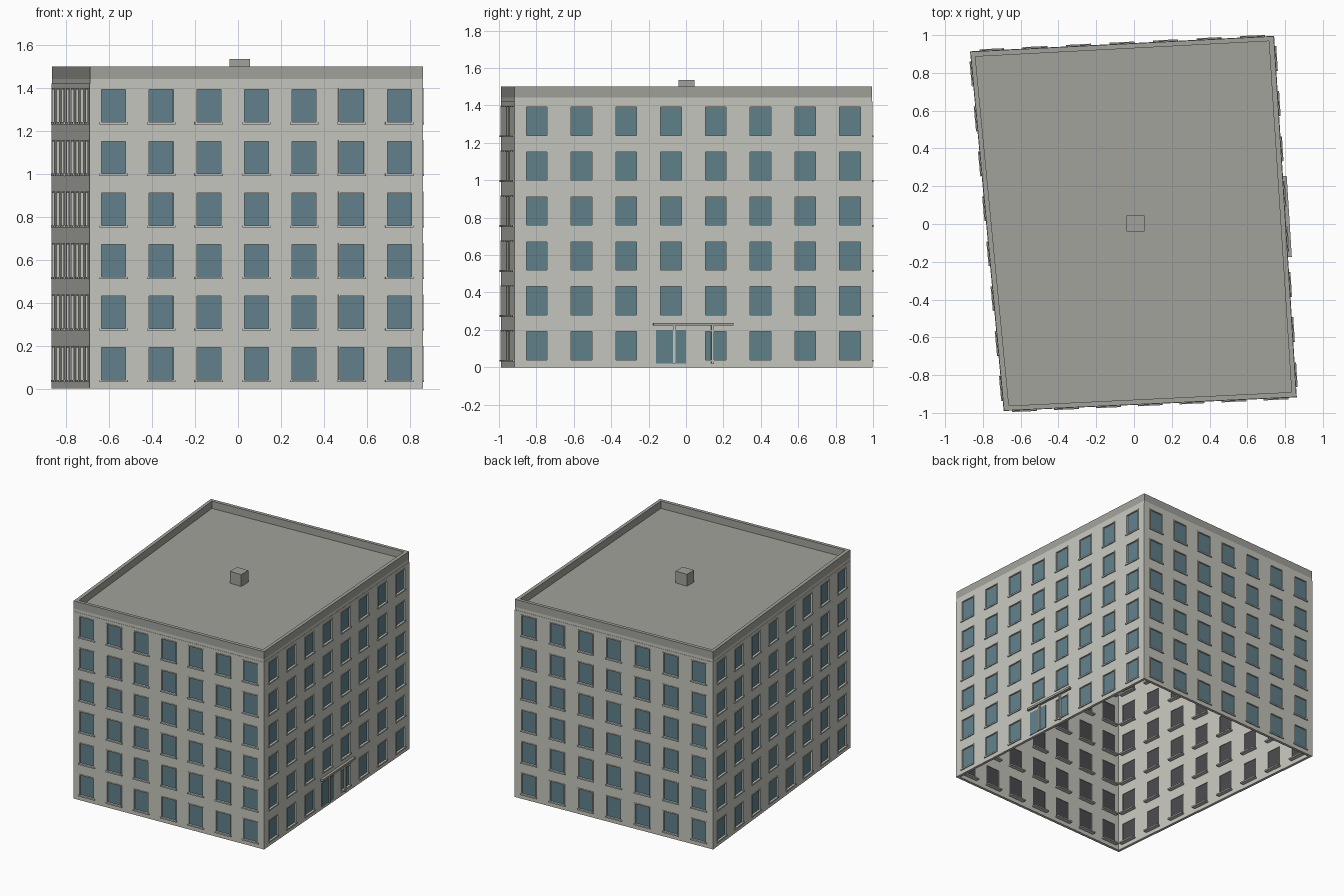
import bpy, bmesh, math
from mathutils import Vector, Matrix

if "Cube" in bpy.data.objects:
    bpy.data.objects.remove(bpy.data.objects["Cube"])

# Footprint corners, counter-clockwise: front left, front right, back right, back left
CORNERS = [(-0.69, -0.99), (0.862, -0.918), (0.742, 0.996), (-0.868, 0.914)]
BAYS = [7, 8, 7, 8]          # windows per storey on front, right, back, left
FLOORS, STOREY, Z0 = 6, 0.24, 0.04
WIN_W, WIN_H = 0.12, 0.155
WALL_TOP, TOP = 1.42, 1.5
DOOR = (1, 3, 0)             # wall, bay, storey replaced by the entrance


def material(name, rgb):
    m = bpy.data.materials.new(name)
    m.diffuse_color = (*rgb, 1)
    m.use_nodes = True
    m.node_tree.nodes["Principled BSDF"].inputs["Base Color"].default_value = m.diffuse_color
    return m


STONE = material("stone", (0.57, 0.57, 0.52))
ROOF = material("roof_grey", (0.36, 0.36, 0.33))
GLASS = material("glass_blue", (0.12, 0.22, 0.26))
DARK = material("dark_pane", (0.07, 0.07, 0.075))


def finish(bm, name, mat):
    me = bpy.data.meshes.new(name)
    bm.to_mesh(me)
    bm.free()
    me.materials.append(mat)
    ob = bpy.data.objects.new(name, me)
    bpy.context.collection.objects.link(ob)
    return ob


def wall_frame(i):
    """Matrix with x along the wall, y outward, z up; plus wall length."""
    a, b = Vector(CORNERS[i]), Vector(CORNERS[(i + 1) % 4])
    t = (b - a).normalized()
    m = Matrix(((t.x, t.y, 0, a.x), (t.y, -t.x, 0, a.y), (0, 0, 1, 0), (0, 0, 0, 1)))
    return m, (b - a).length


def box(bm, m, u, n, z):
    """Axis-aligned box in wall space from ranges u, n, z."""
    mid = Vector([(r[0] + r[1]) / 2 for r in (u, n, z)])
    size = [r[1] - r[0] for r in (u, n, z)]
    res = bmesh.ops.create_cube(bm, size=1, matrix=m @ Matrix.Translation(mid) @ Matrix.Diagonal((*size, 1)))
    if m.determinant() < 0:
        faces = {f for v in res["verts"] for f in v.link_faces}
        bmesh.ops.reverse_faces(bm, faces=list(faces))


def ring(d):
    """Footprint moved inward by d."""
    return [(x - math.copysign(d, x), y - math.copysign(d, y)) for x, y in CORNERS]


def prism(name, z0, z1, outer, mat, inner=None):
    """Solid slab, or a hollow band when an inner ring is given."""
    bm = bmesh.new()
    loops = [[bm.verts.new((x, y, z)) for x, y in r]
             for r in ([outer, inner] if inner else [outer]) for z in (z0, z1)]
    for k in range(4):
        j = (k + 1) % 4
        lo, hi = loops[0], loops[1]
        bm.faces.new((lo[k], lo[j], hi[j], hi[k]))
        if inner:
            li, hj = loops[2], loops[3]
            bm.faces.new((li[j], li[k], hj[k], hj[j]))
            bm.faces.new((hi[k], hi[j], hj[j], hj[k]))
            bm.faces.new((lo[j], lo[k], li[k], li[j]))
    if not inner:
        bm.faces.new(loops[1])
        bm.faces.new(loops[0][::-1])
    return finish(bm, name, mat)


walls, glass, panes, frames, sills = (bmesh.new() for _ in range(5))

for i in range(4):
    m, length = wall_frame(i)
    bay = length / BAYS[i]
    centres = [(b + 0.5) * bay for b in range(BAYS[i])]
    us = [0] + [c + s * WIN_W / 2 for c in centres for s in (-1, 1)] + [length]
    zs = [0] + [Z0 + f * STOREY + s * WIN_H for f in range(FLOORS) for s in (0, 1)] + [WALL_TOP]
    # Wall sheet with window openings
    grid = [[walls.verts.new(m @ Vector((u, 0, z))) for z in zs] for u in us]
    for a in range(len(us) - 1):
        for b in range(len(zs) - 1):
            if a % 2 and b % 2 and (i, a // 2, b // 2) != DOOR:
                continue
            walls.faces.new((grid[a][b], grid[a + 1][b], grid[a + 1][b + 1], grid[a][b + 1]))
    # Window parts
    for b, c in enumerate(centres):
        for f in range(FLOORS):
            if (i, b, f) == DOOR:
                continue
            z = Z0 + f * STOREY
            l, r, t = c - WIN_W / 2, c + WIN_W / 2, z + WIN_H
            box(glass, m, (l, r), (-0.012, -0.008), (z, t))
            box(panes, m, (l, r), (-0.017, -0.0125), (z, t))
            box(frames, m, (l - 0.003, l + 0.004), (-0.01, 0.004), (z, t))
            box(frames, m, (r - 0.004, r + 0.003), (-0.01, 0.004), (z, t))
            box(frames, m, (l - 0.003, r + 0.003), (-0.01, 0.004), (t - 0.004, t + 0.003))
            box(sills, m, (l - 0.006, r + 0.006), (-0.05, 0.008), (z - 0.01, z))

# Walls: join the corners, then thicken inward
bmesh.ops.remove_doubles(walls, verts=walls.verts[:], dist=0.0005)
wall_ob = finish(walls, "walls", STONE)
mod = wall_ob.modifiers.new("thickness", "SOLIDIFY")
mod.thickness, mod.offset, mod.use_even_offset = 0.02, -1, True
finish(glass, "window_glass", GLASS)
finish(panes, "window_backing", DARK)
finish(frames, "window_frames", STONE)
finish(sills, "window_sills", STONE)

# Entrance on the right wall: door, posts and canopy
m, length = wall_frame(1)
c, mid = 3.5 * length / 8, length / 2
bm = bmesh.new()
box(bm, m, (c - 0.08, c + 0.08), (-0.002, 0.004), (0.02, 0.2))
finish(bm, "entrance_door", GLASS)
bm = bmesh.new()
for s in (-1, 1):
    p = mid + s * 0.103
    box(bm, m, (p - 0.007, p + 0.007), (0, 0.012), (0.02, 0.222))
finish(bm, "entrance_posts", STONE)
bm = bmesh.new()
box(bm, m, (mid - 0.215, mid + 0.215), (-0.005, 0.02), (0.222, 0.238))
finish(bm, "entrance_canopy", ROOF)

# Roof: cornice band, parapet, deck and vent block
prism("cornice", WALL_TOP, 1.442, ring(-0.002), STONE, ring(0.03))
prism("parapet", 1.442, TOP, ring(-0.002), ROOF, ring(0.028))
prism("roof_deck", 1.425, 1.445, ring(0.02), ROOF)
bm = bmesh.new()
box(bm, Matrix.Identity(4), (-0.04, 0.055), (-0.04, 0.045), (1.44, 1.535))
finish(bm, "roof_vent", ROOF)
